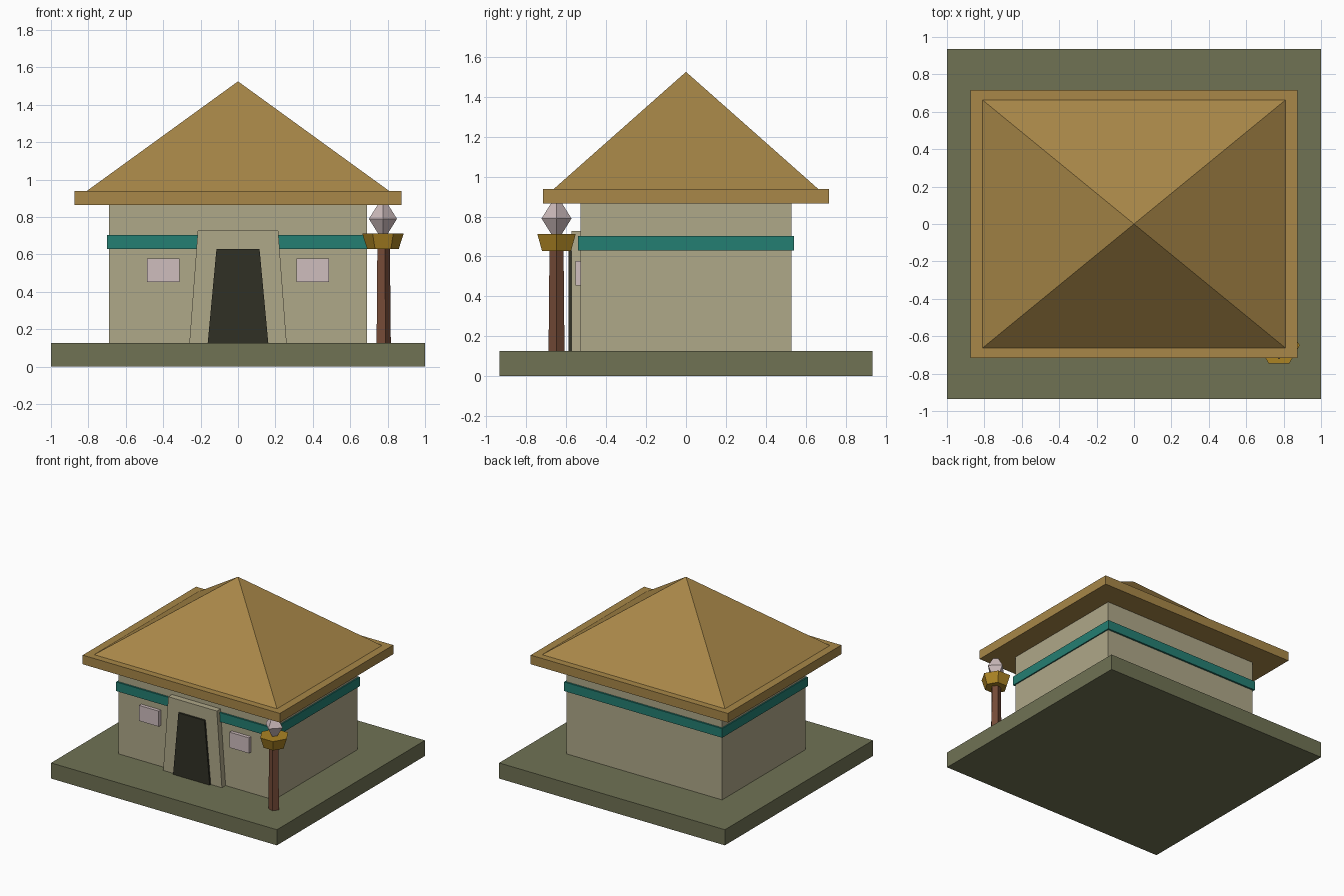
import bpy
import bmesh
from math import cos, sin, tau

cube = bpy.data.objects.get("Cube")
if cube:
    bpy.data.objects.remove(cube, do_unlink=True)


def material(name, srgb):
    """Flat colour given as 0-255 display values, stored as linear."""
    lin = [((c / 255 + 0.055) / 1.055) ** 2.4 for c in srgb]
    mat = bpy.data.materials.new(name)
    mat.use_nodes = True
    mat.diffuse_color = (*lin, 1)
    mat.node_tree.nodes["Principled BSDF"].inputs["Base Color"].default_value = (*lin, 1)
    return mat


STONE = material("mossy_stone", (112, 114, 84))
PLASTER = material("plaster", (175, 168, 137))
THATCH = material("thatch", (168, 135, 72))
TEAL = material("teal_paint", (36, 126, 114))
DARK = material("dark_doorway", (48, 48, 37))
PALE = material("pale_glass", (207, 189, 190))
WOOD = material("red_wood", (116, 74, 55))
GOLD = material("brass", (171, 131, 36))


def loft(name, mat, rings):
    """Join rings of points with flat faces and cap both ends."""
    bm = bmesh.new()
    loops = [[bm.verts.new(p) for p in ring] for ring in rings]
    n = len(loops[0])
    for a, b in zip(loops, loops[1:]):
        for i in range(n):
            j = (i + 1) % n
            bm.faces.new((a[i], a[j], b[j], b[i]))
    bm.faces.new(loops[0])
    bm.faces.new(loops[-1])
    # Collapsed rings become clean points
    bmesh.ops.remove_doubles(bm, verts=bm.verts, dist=0.0001)
    bmesh.ops.recalc_face_normals(bm, faces=bm.faces)
    mesh = bpy.data.meshes.new(name)
    bm.to_mesh(mesh)
    bm.free()
    mesh.materials.append(mat)
    obj = bpy.data.objects.new(name, mesh)
    bpy.context.collection.objects.link(obj)
    return obj


def rect(x, y, z, cx=0, cy=0):
    return [(cx - x, cy - y, z), (cx + x, cy - y, z), (cx + x, cy + y, z), (cx - x, cy + y, z)]


def box(name, mat, x, y, z0, z1, cx=0, cy=0):
    return loft(name, mat, [rect(x, y, z0, cx, cy), rect(x, y, z1, cx, cy)])


def turned(name, mat, sides, profile, cx, cy):
    """Faceted upright part from (radius, height) pairs."""
    return loft(name, mat, [
        [(cx + r * cos(tau * i / sides), cy + r * sin(tau * i / sides), z) for i in range(sides)]
        for r, z in profile])


def tapered_slab(name, mat, bottom, top, z1, front):
    """Trapezoid panel rising from the platform, set into the front wall."""
    outline = [(-bottom, FLOOR), (bottom, FLOOR), (top, z1), (-top, z1)]
    return loft(name, mat, [[(x, y, z) for x, z in outline] for y in (front, -0.5)])


# Platform and walls
FLOOR = 0.125
box("platform", STONE, 1, 0.936, 0, FLOOR)
box("walls", PLASTER, 0.69, 0.528, FLOOR, 0.87)
box("wall_band", TEAL, 0.70, 0.542, 0.63, 0.703)

# Roof: flat eave slab with a pyramid on top
box("eave", THATCH, 0.873, 0.717, 0.865, 0.938)
loft("roof", THATCH, [rect(0.81, 0.663, 0.938), rect(0, 0, 1.525)])

# Doorway
tapered_slab("door_frame", PLASTER, 0.26, 0.215, 0.727, -0.575)
tapered_slab("door", DARK, 0.162, 0.115, 0.63, -0.59)

# Windows
for side, sign in (("left", 1), ("right", -1)):
    box(side + "_window", PALE, 0.086, 0.025, 0.453, 0.577, sign * 0.4, -0.53)

# Lamp post beside the left front corner
LAMP = (0.775, -0.649)
turned("lamp_post", WOOD, 5, [(0.042, FLOOR), (0.037, 0.64)], *LAMP)
turned("lamp_bowl", GOLD, 6, [(0.084, 0.628), (0.111, 0.712)], *LAMP)
turned("lamp_crystal", PALE, 4, [(0, 0.67), (0.075, 0.79), (0, 0.91)], *LAMP)
